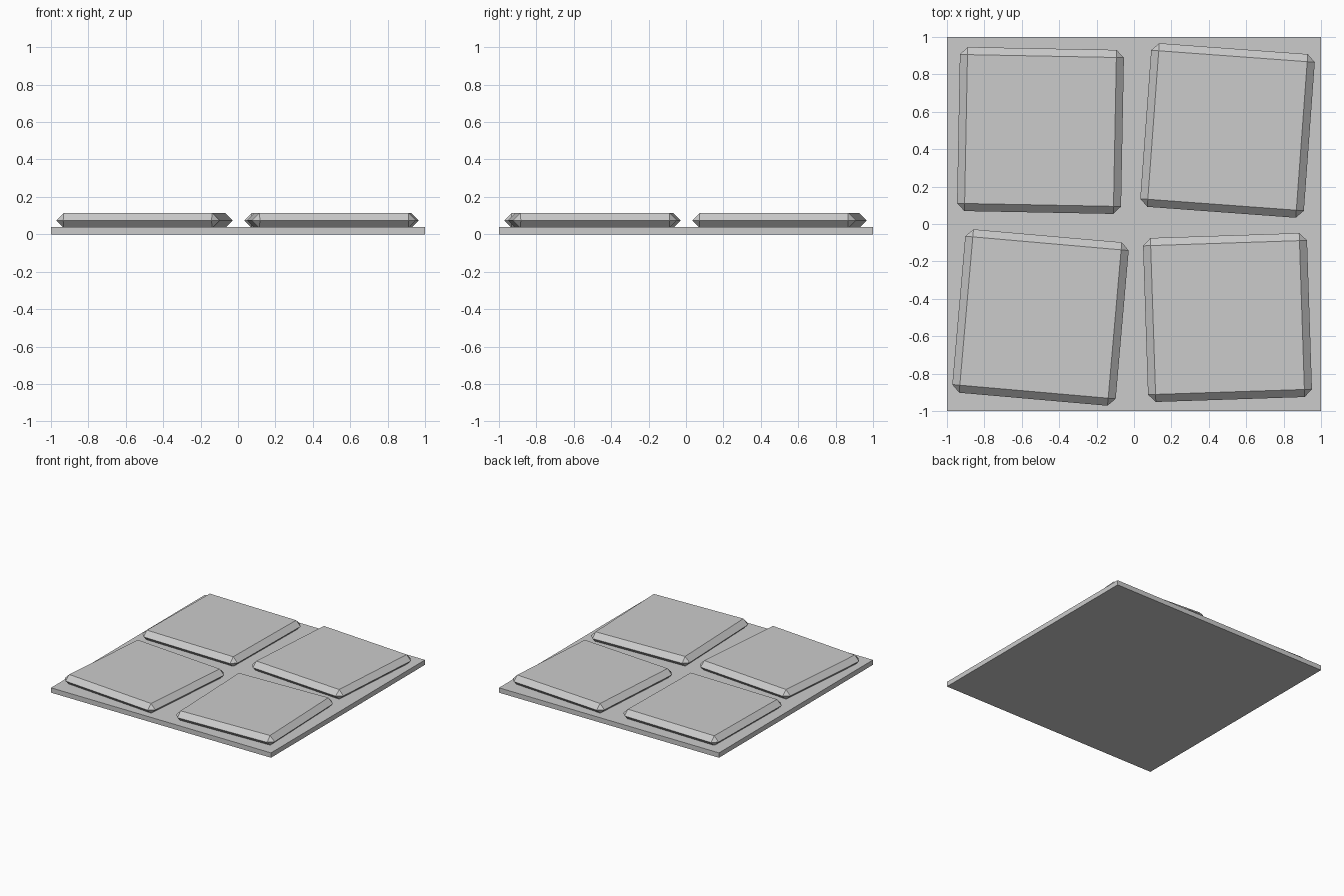
import bpy
import math

if "Cube" in bpy.data.objects:
    bpy.data.objects.remove(bpy.data.objects["Cube"], do_unlink=True)

# One plain stone grey for everything
GREY = (0.6, 0.6, 0.6, 1.0)
stone = bpy.data.materials.new("stone_grey")
stone.use_nodes = True
stone.diffuse_color = GREY
stone.node_tree.nodes["Principled BSDF"].inputs["Base Color"].default_value = GREY


def block(name, size, bottom, x=0.0, y=0.0, turn=0.0, chamfer=0.0):
    """Flat-faced box standing at height `bottom`, optionally chamfered all round."""
    width, depth, height = size
    bpy.ops.mesh.primitive_cube_add(size=1, location=(x, y, bottom + height / 2))
    obj = bpy.context.object
    obj.name = name
    obj.scale = size
    bpy.ops.object.transform_apply(location=False, rotation=False, scale=True)
    obj.rotation_euler.z = math.radians(turn)
    obj.data.materials.append(stone)
    if chamfer:
        mod = obj.modifiers.new("chamfer", "BEVEL")
        mod.width = chamfer
        mod.segments = 1
        mod.limit_method = "NONE"
    return obj


# Square ground plate
block("base_plate", (2, 2, 0.04), 0)

# Four paving slabs, each turned slightly, with edges chamfered to mid height
SLABS = {
    "back_right_slab": (-0.5, 0.5, -1.1),
    "back_left_slab": (0.5, 0.5, -4.2),
    "front_right_slab": (-0.5, -0.5, -5.0),
    "front_left_slab": (0.5, -0.5, 1.9),
}
for name, (x, y, turn) in SLABS.items():
    block(name, (0.877, 0.877, 0.082), 0.033, x, y, turn, chamfer=0.0405)
